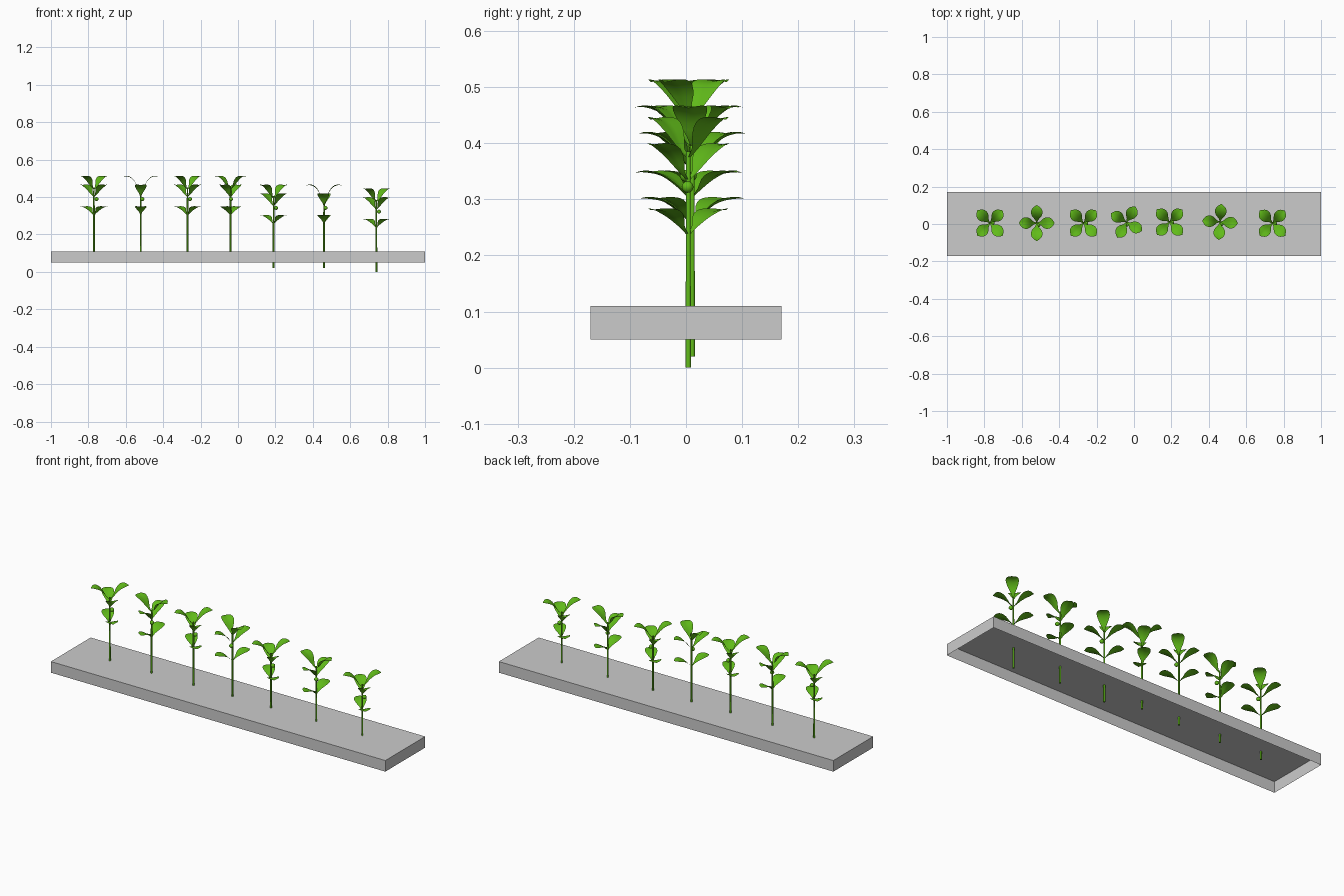
import bpy, bmesh, math
from mathutils import Matrix

if "Cube" in bpy.data.objects:
    bpy.data.objects.remove(bpy.data.objects["Cube"])

green = bpy.data.materials.new("leaf_green")
green.diffuse_color = (0.12, 0.5, 0.01, 1)
green.use_nodes = True
green.node_tree.nodes["Principled BSDF"].inputs["Base Color"].default_value = green.diffuse_color


def spline(points, t):
    """Catmull-Rom through a few points, t from 0 to 1."""
    n = len(points) - 1
    i = min(int(t * n), n - 1)
    u = t * n - i
    p = [points[max(0, min(n, i + k))] for k in (-1, 0, 1, 2)]
    return [0.5 * (2 * b + (c - a) * u + (2 * a - 5 * b + 4 * c - d) * u * u
                   + (3 * b - a - 3 * c + d) * u ** 3) for a, b, c, d in zip(*p)]


def add_leaf(bm, path, width, angle):
    """Cupped leaf blade: path gives (radius, height, half-width share)."""
    rows, cols = 16, 8
    rot = Matrix.Rotation(angle, 3, 'Z')
    grid = []
    for i in range(rows + 1):
        # denser rows towards the rounded tip
        r, z, share = spline(path, math.sin(i / rows * math.pi / 2))
        row = []
        for j in range(cols + 1):
            s = j / cols * 2 - 1
            w = width * max(share, 0.02)
            v = bm.verts.new((r, s * w, z + 0.004 * abs(s) * share))
            v.co = rot @ v.co
            row.append(v)
        grid.append(row)
    for a, b in zip(grid, grid[1:]):
        for j in range(cols):
            bm.faces.new((a[j], b[j], b[j + 1], a[j + 1]))


# leaf tiers: radius, height, half-width share
TOP = [(0.003, 0.375, 0.1), (0.018, 0.391, 0.28), (0.034, 0.417, 0.75),
       (0.055, 0.437, 1.0), (0.078, 0.444, 0.78), (0.095, 0.442, 0.04)]
MIDDLE = [(0.003, 0.335, 0.1), (0.018, 0.350, 0.28), (0.034, 0.372, 0.75),
          (0.055, 0.389, 1.0), (0.078, 0.397, 0.78), (0.096, 0.397, 0.04)]
LOWER = [(0.003, 0.238, 0.1), (0.018, 0.252, 0.28), (0.034, 0.267, 0.75),
         (0.055, 0.277, 1.0), (0.078, 0.281, 0.78), (0.094, 0.281, 0.04)]


def plant_mesh():
    bm = bmesh.new()
    # stem
    bmesh.ops.create_cone(bm, cap_ends=True, segments=12, radius1=0.005, radius2=0.004,
                          depth=0.385, matrix=Matrix.Translation((0, 0, 0.1925)))
    # bud beside the stem, and a small growing tip
    a = math.radians(-50)
    bmesh.ops.create_uvsphere(bm, u_segments=14, v_segments=8, radius=0.0105,
                              matrix=Matrix.Translation((0.014 * math.cos(a), 0.014 * math.sin(a), 0.322)))
    # opposite leaf pairs, the top one crossed with the two below
    for path, start in ((TOP, 0), (MIDDLE, math.pi / 2), (LOWER, math.pi / 2)):
        for k in range(2):
            add_leaf(bm, path, 0.031, start + k * math.pi)
    for f in bm.faces:
        f.smooth = len(f.verts) <= 4
    me = bpy.data.meshes.new("seedling")
    bm.to_mesh(me)
    bm.free()
    me.materials.append(green)
    return me


# tray, open underneath
bm = bmesh.new()
bmesh.ops.create_cube(bm, size=1)
bmesh.ops.scale(bm, vec=(2, 0.34, 0.06), verts=bm.verts)
bmesh.ops.translate(bm, vec=(0, 0, 0.08), verts=bm.verts)
bmesh.ops.delete(bm, geom=[f for f in bm.faces if f.normal.z < -0.5], context='FACES_ONLY')
me = bpy.data.meshes.new("tray")
bm.to_mesh(me)
bm.free()
bpy.context.collection.objects.link(bpy.data.objects.new("tray", me))

# row of seedlings: x, y, base height, turn in degrees
seedling = plant_mesh()
PLANTS = [(-0.77, 0.005, 0.067, 45), (-0.52, 0.005, 0.067, 0), (-0.27, 0.005, 0.067, 45),
          (-0.04, 0.01, 0.067, -30), (0.19, 0.01, 0.02, 45), (0.46, 0.011, 0.02, -4),
          (0.74, 0.004, 0.0, 45)]
for i, (x, y, z, turn) in enumerate(PLANTS, 1):
    ob = bpy.data.objects.new(f"seedling_{i}", seedling)
    ob.location = (x, y, z)
    ob.rotation_euler.z = math.radians(turn)
    bpy.context.collection.objects.link(ob)
